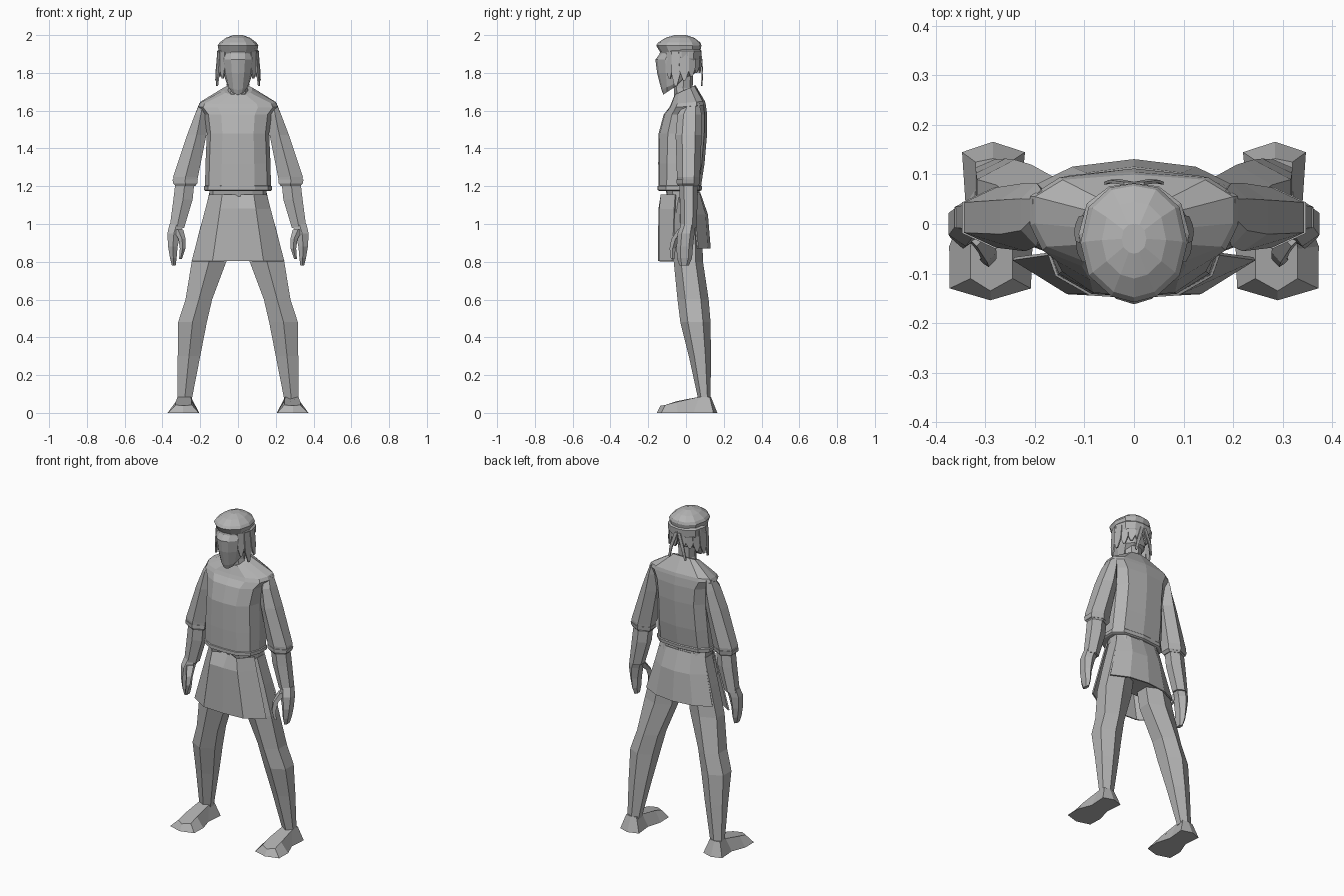
import bpy, bmesh, math

grey = bpy.data.materials.new("plain grey")
grey.diffuse_color = (0.45, 0.45, 0.45, 1)


def build(name, rings, closed=True, mirror=False, solid=0):
    """Skin a list of point rings into a flat-shaded mesh."""
    bm = bmesh.new()
    vs = [[bm.verts.new(p) for p in r] for r in rings]
    n = len(rings[0])
    for a, b in zip(vs, vs[1:]):
        for i in range(n if closed else n - 1):
            j = (i + 1) % n
            bm.faces.new((a[i], a[j], b[j], b[i]))
    if closed:
        bm.faces.new(vs[0])
        bm.faces.new(vs[-1])
    bmesh.ops.recalc_face_normals(bm, faces=bm.faces)
    me = bpy.data.meshes.new(name)
    bm.to_mesh(me)
    bm.free()
    me.materials.append(grey)
    ob = bpy.data.objects.new(name, me)
    bpy.context.collection.objects.link(ob)
    if solid:
        m = ob.modifiers.new("thickness", 'SOLIDIFY')
        m.thickness = solid
        m.offset = 0
    if mirror:
        ob.modifiers.new("mirror", 'MIRROR')
    return ob


def ngon(n):
    """Regular profile scaled to fill -1..1 in both directions, point at the front."""
    p = [(math.sin(2 * math.pi * i / n), -math.cos(2 * math.pi * i / n)) for i in range(n)]
    mx, my = max(abs(a) for a, _ in p), max(abs(b) for _, b in p)
    return [(a / mx, b / my) for a, b in p]


def sym(half):
    """Complete a half profile (front to back) by reflecting it in x."""
    return half + [(-x, y) for x, y in reversed(half[1:-1])]


def ring(profile, z, x0, x1, y0, y1, dz=0):
    """Fit a profile in bounds; dz raises the back edge."""
    return [((x0 + x1) / 2 + px * (x1 - x0) / 2, (y0 + y1) / 2 + py * (y1 - y0) / 2,
             z + dz * (py + 1) / 2) for px, py in profile]


def limb(name, profile, rows):
    return build(name, [ring(profile, *r) for r in rows], mirror=True)


def body(name, profile, rows):
    """Rows: z, half width, front y, back y, optional back lift."""
    return build(name, [ring(profile, r[0], -r[1], r[1], *r[2:]) for r in rows])


HEX, OCT = ngon(6), ngon(8)
CHEST = sym([(0, -1), (.5, -.95), (.88, -.62), (1, -.1), (1, .5), (.72, .88), (0, 1)])
SKULL = sym([(0, -1), (.42, -.9), (.85, -.55), (1, 0), (.85, .6), (.45, .93), (0, 1)])

# shirt, hem and hips
body("shirt", CHEST, [
    (1.19, .175, -.145, .078), (1.32, .172, -.147, .098), (1.48, .165, -.145, .112),
    (1.58, .178, -.118, .112), (1.615, .21, -.09, .105, .015),
    (1.635, .2, -.08, .1, .015), (1.685, .075, -.06, .05, .05)])
body("shirt_hem", CHEST, [(1.175, .172, -.14, .075), (1.18, .18, -.15, .083),
                          (1.2, .18, -.15, .085), (1.205, .172, -.14, .08)])
body("hips", CHEST, [(1.19, .15, -.11, .068), (1.1, .155, -.09, .08), (.9, .17, -.065, .085)])


# skirt flaps, front and back
def flap(name, rows):
    rings = []
    for z, w, yc, ym, ye in rows:
        rings.append([(f * w, y, z) for f, y in
                      ((-1, ye), (-.55, ym), (0, yc), (.55, ym), (1, ye))])
    build(name, rings, closed=False, solid=.008)


flap("front_skirt", [(1.155, .15, -.09, -.13, -.055), (1.08, .17, -.142, -.138, -.06),
                     (.803, .243, -.145, -.138, -.07)])
flap("back_skirt", [(1.165, .15, .072, .068, .03), (1.05, .175, .112, .1, .045),
                    (.87, .225, .127, .112, .062)])

# legs
limb("leg", HEX, [
    (1.14, .02, .155, -.07, .075), (.98, .035, .2, -.068, .085), (.8, .062, .245, -.065, .09),
    (.6, .137, .278, -.045, .12), (.48, .165, .317, -.03, .13), (.3, .2, .319, .015, .132),
    (.07, .245, .32, .065, .13)])

# feet
sole = [(.22, .145), (.285, .166), (.347, .145), (.34, .04), (.373, -.045),
        (.372, -.13), (.29, -.154), (.208, -.13), (.205, -.045), (.23, .04)]
instep = [(.25, .125, .085), (.285, .132, .085), (.32, .125, .085), (.32, .07, .085),
          (.33, -.05, .058), (.33, -.11, .042), (.29, -.135, .038), (.245, -.11, .042),
          (.245, -.05, .062), (.25, .07, .085)]
build("foot", [[(x, y, 0) for x, y in sole], instep], mirror=True)

# arms: sleeve, cuff, forearm, hand, thumb
limb("sleeve", HEX, [
    (1.63, .17, .205, -.01, .07, .01), (1.58, .165, .228, -.045, .083), (1.47, .168, .27, -.055, .083),
    (1.25, .212, .343, -.048, .074), (1.21, .22, .34, -.045, .07)])
limb("cuff", HEX, [(1.2, .228, .33, -.04, .062), (1.215, .215, .343, -.05, .072),
                   (1.235, .213, .347, -.05, .075)])
limb("forearm", HEX, [(1.23, .23, .33, -.035, .06), (1.13, .24, .342, -.033, .062),
                      (.98, .285, .362, -.028, .055)])
limb("hand", HEX, [(1.0, .287, .362, -.025, .05), (.95, .305, .374, -.045, .045),
                   (.88, .32, .37, -.05, .037), (.82, .325, .36, -.048, .032),
                   (.78, .33, .35, -.035, .015)])
limb("thumb", ngon(4), [(.97, .29, .345, -.045, .01), (.92, .277, .315, -.078, -.035),
                        (.87, .278, .308, -.087, -.055), (.815, .297, .312, -.08, -.062)])

# neck and face
body("neck", OCT, [(1.65, .065, -.06, .05, .03), (1.72, .05, -.065, .035), (1.82, .055, -.06, .04)])
body("face", SKULL, [
    (1.685, .04, -.12, -.03, .06), (1.71, .058, -.13, .0, .06), (1.8, .078, -.153, .05),
    (1.87, .088, -.162, .065), (1.9, .088, -.14, .068), (1.95, .085, -.13, .065)])

# cap with overhanging rim
body("cap", SKULL, [
    (1.895, .098, -.128, .072), (1.945, .108, -.158, .082), (1.96, .098, -.148, .077),
    (1.985, .065, -.11, .045), (2.0, .025, -.06, .0)])
body("headband", SKULL, [(1.86, .1, -.10, .072), (1.875, .11, -.12, .08),
                         (1.915, .112, -.125, .083), (1.925, .1, -.11, .075)])


# hanging hair: tapered blades down each side and round the back
def blade(name, x, y, ang, top, tip, w, flare):
    dx, dy = math.cos(ang), math.sin(ang)          # width direction
    rows = []
    for t, k in ((0, 1), (.65, .9), (1, .25)):
        z = top + (tip - top) * t
        ox, oy = dy * flare * t, -dx * flare * t   # outward drift
        rows.append([(x + ox + s * dx * w * k, y + oy + s * dy * w * k, z) for s in (-1, 1)])
    build(name, rows, closed=False, mirror=True, solid=.008)


for deg, tip, w, flare in ((-38, 1.77, .022, .0), (-15, 1.73, .026, .012), (8, 1.76, .028, .014),
                           (30, 1.78, .026, .006), (52, 1.80, .026, .0), (75, 1.80, .026, .0)):
    a = math.radians(deg)
    blade("hair_lock", .103 * math.cos(a), -.025 + .1 * math.sin(a), a + math.pi / 2,
          1.91, tip, w, flare)

# headband tails at the back
build("band_tail", [[(.0, .082, 1.89), (.02, .082, 1.89)],
                    [(.03, .088, 1.8), (.05, .086, 1.8)],
                    [(.05, .084, 1.73), (.06, .082, 1.735)]],
      closed=False, mirror=True, solid=.006)
